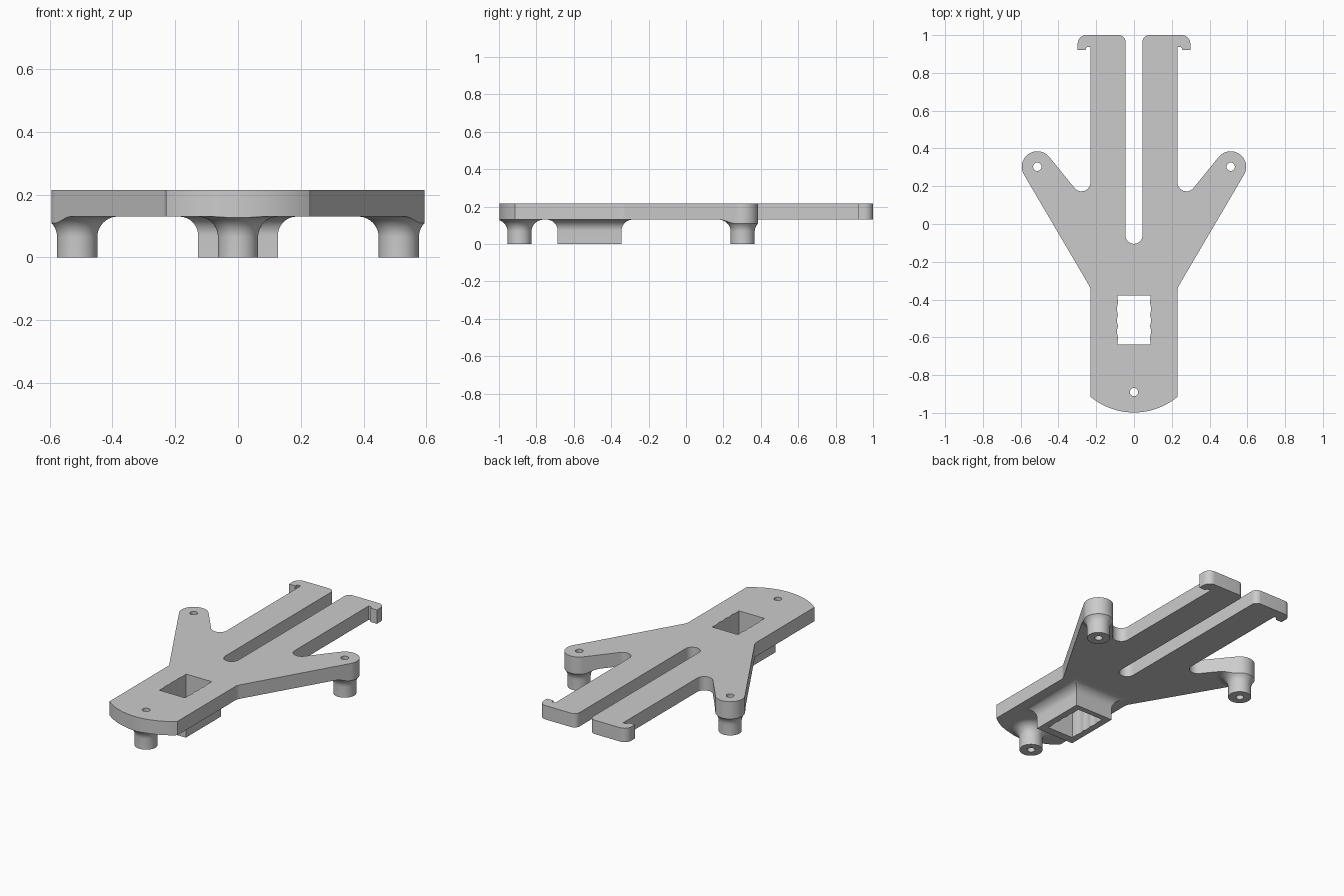
import bpy, bmesh
from math import sin, cos, pi, radians
from mathutils import Vector

if "Cube" in bpy.data.objects:
    bpy.data.objects.remove(bpy.data.objects["Cube"])

UNDER, TOP = 0.13, 0.215      # plate heights
HALF = 0.23                   # half width of the plate
BORE = 0.022                  # screw hole radius
LOBE = (0.512, 0.303)         # arm tip centre
POSTS = {"front_post": (0, -0.89), "left_post": LOBE, "right_post": (-LOBE[0], LOBE[1])}

grey = bpy.data.materials.new("plain_grey")
grey.use_nodes = True
grey.diffuse_color = (0.6, 0.6, 0.6, 1)
grey.node_tree.nodes["Principled BSDF"].inputs["Base Color"].default_value = (0.6, 0.6, 0.6, 1)


def finish(bm, name):
    bmesh.ops.recalc_face_normals(bm, faces=bm.faces)
    mesh = bpy.data.meshes.new(name)
    bm.to_mesh(mesh)
    bm.free()
    mesh.materials.append(grey)
    obj = bpy.data.objects.new(name, mesh)
    bpy.context.collection.objects.link(obj)
    return obj


def smooth(obj):
    bpy.ops.object.select_all(action='DESELECT')
    obj.select_set(True)
    bpy.context.view_layer.objects.active = obj
    bpy.ops.object.shade_smooth_by_angle(angle=radians(30))


def arc(cx, cy, r, a0, a1, n):
    """Points along an arc, angles in degrees."""
    angles = [radians(a0 + (a1 - a0) * i / n) for i in range(n + 1)]
    return [(cx + r * cos(a), cy + r * sin(a)) for a in angles]


def fillet(before, corner, after, r, n=8):
    """Round one corner of a path with radius r."""
    c = Vector(corner)
    u, v = (Vector(before) - c).normalized(), (Vector(after) - c).normalized()
    half = u.angle(v) / 2
    centre = c + (u + v).normalized() * (r / sin(half))
    reach = r * cos(half) / sin(half)
    p, q = c + u * reach - centre, c + v * reach - centre
    return [tuple(centre + p.lerp(q, i / n).normalized() * r) for i in range(n + 1)]


def prism(name, loops, z0, z1):
    """Extrude an outline, with any further loops as holes."""
    bm = bmesh.new()
    for loop in loops:
        vs = [bm.verts.new((x, y, z0)) for x, y in loop]
        for a, b in zip(vs, vs[1:] + vs[:1]):
            bm.edges.new((a, b))
    bmesh.ops.triangle_fill(bm, edges=bm.edges[:], use_beauty=True, normal=(0, 0, 1))
    new = bmesh.ops.extrude_face_region(bm, geom=bm.faces[:])["geom"]
    moved = [g for g in new if isinstance(g, bmesh.types.BMVert)]
    bmesh.ops.translate(bm, verts=moved, vec=(0, 0, z1 - z0))
    return finish(bm, name)


def skin(name, rings):
    """Join rings of points into a closed tube, last ring back to first."""
    bm = bmesh.new()
    rows = [[bm.verts.new(p) for p in ring] for ring in rings]
    for lo, hi in zip(rows, rows[1:] + rows[:1]):
        n = len(lo)
        for i in range(n):
            j = (i + 1) % n
            bm.faces.new((lo[i], lo[j], hi[j], hi[i]))
    return finish(bm, name)


def flare(r, n=10):
    """(offset, height) pairs from the floor up to the concave flare."""
    curve = [(r - r * cos(a), UNDER - r + r * sin(a)) for a in [pi / 2 * i / n for i in range(n + 1)]]
    return [(0, 0)] + curve


# Half outline of the plate, from the front middle round to the slot end
tip = arc(*LOBE, 0.082, -30.5, 141, 24)
waist, valley = (HALF, -0.339), (HALF, 0.086)
half = arc(0, -0.638, 0.36, -90, -50.3, 12)
half += fillet((HALF, -0.9), waist, tip[0], 0.06)
half += tip
half += fillet(tip[-1], valley, (HALF, 0.9), 0.0476, 12)
half += [(HALF, 0.937), (0.247, 0.937), (0.254, 0.932), (0.256, 0.92), (0.298, 0.92)]
half += fillet((0.298, 0.92), (0.298, 1), (0, 1), 0.045)
half += fillet((0.29, 1), (0.045, 1), (0.045, 0), 0.035)
half += arc(0, -0.06, 0.045, 0, -90, 10)
half[0], half[-1] = (0, half[0][1]), (0, half[-1][1])
outline = half + [(-x, y) for x, y in half[-2:0:-1]]

# Window through plate and socket, with scalloped side walls
side = [(0.087, -0.637)]
side += [(0.085 + 0.005 * abs(sin(pi * i / 6)), -0.6 + 0.01 * i) for i in range(19)]
side += [(0.087, -0.378)]
window = side + [(-x, y) for x, y in reversed(side)]

holes = [arc(x, y, BORE, 0, 345, 23) for x, y in POSTS.values()]
smooth(prism("plate", [outline, window] + holes, UNDER, TOP))

# Posts: flared tubes trimmed to the plate outline
trim = prism("trim_helper", [outline], -0.1, TOP)
trim.hide_render = True
for name, (px, py) in POSTS.items():
    profile = [(BORE, 0)] + [(0.064 + d, z) for d, z in flare(0.065)] + [(BORE, UNDER)]
    post = skin(name, [[(x, y, z) for x, y in arc(px, py, r, 0, 352.5, 47)] for r, z in profile])
    cut = post.modifiers.new("trim", 'BOOLEAN')
    cut.operation, cut.solver, cut.object = 'INTERSECT', 'EXACT', trim
    bpy.context.view_layer.objects.active = post
    bpy.ops.object.modifier_apply(modifier=cut.name)
    smooth(post)
bpy.data.objects.remove(trim)

# Socket: rectangular flared collar below the window, then its inner wall
bm = bmesh.new()
x1, y0, y1 = 0.127, -0.686, -0.345
rows = []
for d, z in flare(0.06):
    corners = [(-x1 - d, y0 - d), (x1 + d, y0 - d), (x1 + d, y1 + d), (-x1 - d, y1 + d)]
    rows.append([bm.verts.new((x, y, z)) for x, y in corners])
for lo, hi in zip(rows, rows[1:]):
    for i in range(4):
        bm.faces.new((lo[i], lo[(i + 1) % 4], hi[(i + 1) % 4], hi[i]))
inner = [[bm.verts.new((x, y, z)) for x, y in window] for z in (0, UNDER)]
count = len(window)
for i in range(count):
    j = (i + 1) % count
    bm.faces.new((inner[0][i], inner[1][i], inner[1][j], inner[0][j]))
for outer_row, inner_row in ((rows[0], inner[0]), (rows[-1], inner[1])):
    rim = []
    for row in (outer_row, inner_row):
        for a, b in zip(row, row[1:] + row[:1]):
            rim.append(bm.edges.get((a, b)))
    bmesh.ops.triangle_fill(bm, edges=rim, use_beauty=True, normal=(0, 0, 1))
smooth(finish(bm, "socket"))
